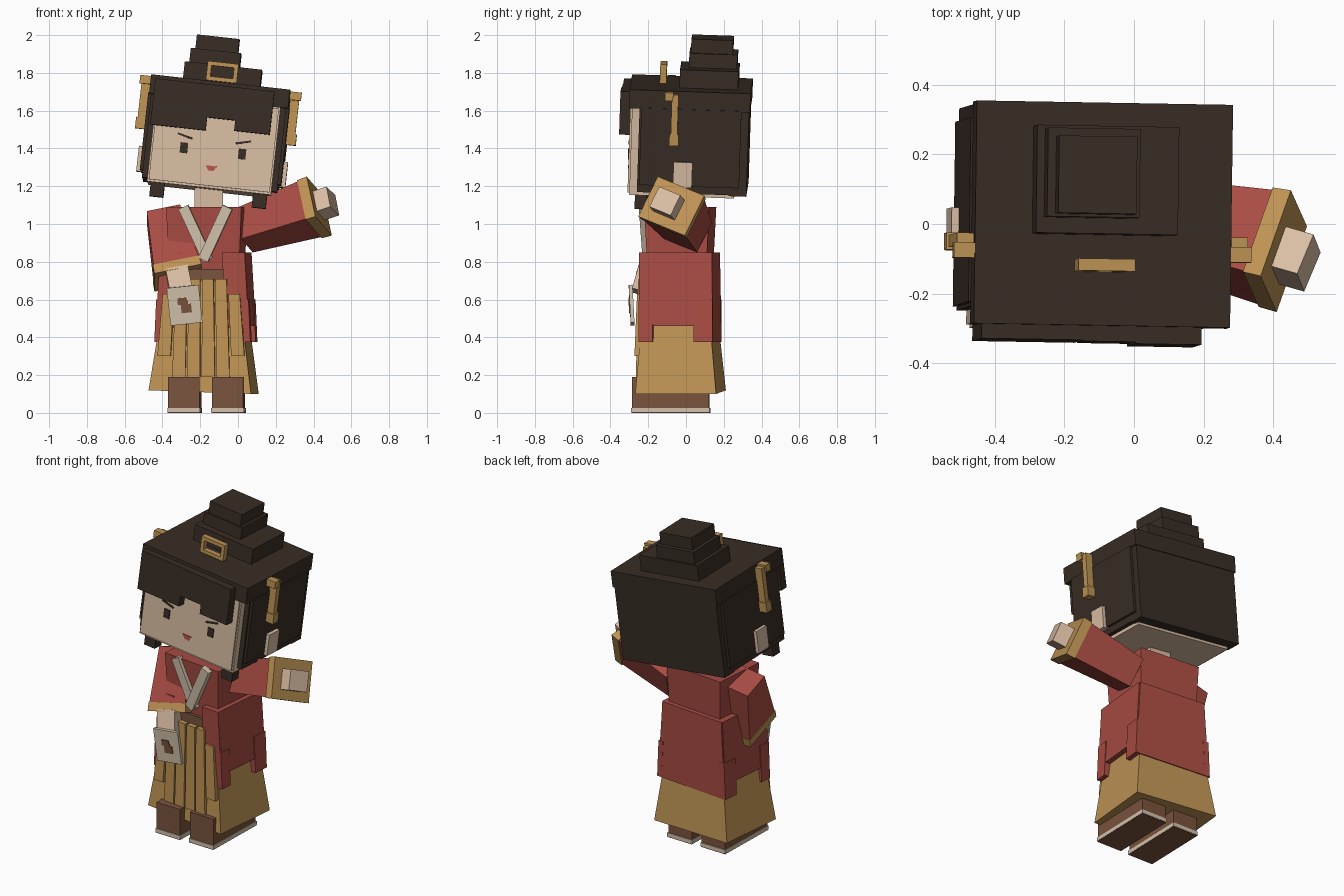
import bpy, bmesh, math
from mathutils import Matrix, Vector, Euler

if "Cube" in bpy.data.objects:
    bpy.data.objects.remove(bpy.data.objects["Cube"])


def material(name, r, g, b):
    m = bpy.data.materials.new(name)
    lin = [((c / 255 + 0.055) / 1.055) ** 2.4 for c in (r, g, b)]
    m.diffuse_color = (*lin, 1)
    m.use_nodes = True
    m.node_tree.nodes["Principled BSDF"].inputs["Base Color"].default_value = m.diffuse_color
    return m


HAIR = material("dark_hair", 56, 45, 37)
SKIN = material("skin", 218, 190, 164)
CREAM = material("cream_cloth", 210, 194, 172)
RED = material("red_cloth", 168, 76, 67)
GOLD = material("gold_cloth", 190, 147, 84)
BROWN = material("brown_leather", 122, 83, 61)
LIPS = material("lips", 185, 84, 74)

WORLD = Matrix.Identity(4)
rad = math.radians
HEAD = Matrix.Translation((-0.15, 0, 1.18)) @ Euler((rad(-2), rad(6.3), rad(-1))).to_matrix().to_4x4()
BODY = Matrix.Translation((-0.17, -0.03, 0)) @ Matrix.Rotation(rad(-5.5), 4, 'Z')
SKIRT = BODY @ Matrix.Translation((-0.012, 0, 0.11)) @ Matrix.Rotation(rad(2), 4, 'Y')


def mesh(name, mat, frame, lower, upper):
    """Six-sided block between two four-cornered sections."""
    bm = bmesh.new()
    v = [bm.verts.new(frame @ Vector(p)) for p in lower + upper]
    bm.faces.new(v[:4])
    bm.faces.new(v[4:])
    for i in range(4):
        j = (i + 1) % 4
        bm.faces.new((v[i], v[j], v[j + 4], v[i + 4]))
    bmesh.ops.recalc_face_normals(bm, faces=bm.faces)
    me = bpy.data.meshes.new(name)
    bm.to_mesh(me)
    bm.free()
    me.materials.append(mat)
    ob = bpy.data.objects.new(name, me)
    bpy.context.collection.objects.link(ob)
    return ob


def section(c, u, v, w, h):
    c = Vector(c)
    return [c + u * (a * w / 2) + v * (b * h / 2)
            for a, b in ((-1, -1), (1, -1), (1, 1), (-1, 1))]


X, Y = Vector((1, 0, 0)), Vector((0, 1, 0))


def taper(name, mat, frame, c0, s0, c1, s1):
    """Block with horizontal ends of different sizes."""
    return mesh(name, mat, frame, section(c0, X, Y, *s0), section(c1, X, Y, *s1))


def box(name, mat, frame, x0, x1, y0, y1, z0, z1):
    cx, cy, s = (x0 + x1) / 2, (y0 + y1) / 2, (abs(x1 - x0), abs(y1 - y0))
    return taper(name, mat, frame, (cx, cy, z0), s, (cx, cy, z1), s)


def limb(name, mat, frame, p0, s0, p1, s1, ref):
    """Block running from p0 to p1 with sections square to its axis."""
    d = (Vector(p1) - Vector(p0)).normalized()
    u = Vector(ref)
    u = (u - d * u.dot(d)).normalized()
    v = d.cross(u)
    return mesh(name, mat, frame, section(p0, u, v, *s0), section(p1, u, v, *s1))


# Head and hair
box("skull", SKIN, HEAD, -.33, .33, -.295, .26, 0, .47)
box("face", SKIN, HEAD, -.322, .322, -.305, -.29, .012, .46)
box("hair_cap", HAIR, HEAD, -.37, .37, -.31, .33, .465, .565)
box("hair_back", HAIR, HEAD, -.36, .36, .23, .325, .015, .47)
for x0, x1, bottom, front in ((-.345, -.05, .30, -.352), (-.05, .10, .37, -.355), (.10, .29, .315, -.36)):
    box("fringe", HAIR, HEAD, x0, x1, front, -.30, bottom, .545)
for s, side in ((-1, "left"), (1, "right")):
    box(side + "_hair_side", HAIR, HEAD, s * .325, s * .36, -.255, .24, .02, .47)
    box(side + "_hair_panel", HAIR, HEAD, s * .35, s * .376, -.245, .285, .06, .47)
    box(side + "_sidelock", HAIR, HEAD, s * .235, s * .31, -.265, -.20, -.075, .05)
    box(side + "_ear", SKIN, HEAD, s * .34, s * .397, -.065, .035, .055, .19)
    box(side + "_pin_bar", GOLD, HEAD, s * .355, s * .43, -.122, -.078, .518, .562)
    box(side + "_pin_shaft", GOLD, HEAD, s * .372, s * .42, -.085, -.05, .28, .55)
    box(side + "_pin_tip", GOLD, HEAD, s * .372, s * .428, -.092, -.043, .28, .34)
    # Eyes and slanted brows
    box(side + "_eye", HAIR, HEAD, s * .155 - .02, s * .155 + .02, -.311, -.304, .17, .225)
    limb(side + "_brow", HAIR, HEAD, (s * .115, -.307, .25), (.007, .012),
         (s * .195, -.307, .27), (.007, .009), (0, 1, 0))
taper("mouth", LIPS, HEAD, (0, -.307, .092), (.028, .007), (0, -.307, .118), (.06, .007))

# Stepped bun and front ornament
for x0, x1, y0, y1, z0, z1 in ((-.205, .205, -.05, .26, .56, .662),
                              (-.182, .085, -.005, .25, .655, .738),
                              (-.158, .068, .003, .225, .73, .812)):
    box("bun_tier", HAIR, HEAD, x0, x1, y0, y1, z0, z1)
for z in (.572, .652):
    box("ornament_rail", GOLD, HEAD, -.082, .082, -.157, -.122, z, z + .022)
for s in (-1, 1):
    box("ornament_post", GOLD, HEAD, s * .06, s * .082, -.157, -.122, .572, .674)

# Torso
box("neck", SKIN, WORLD, -.23, -.08, -.10, .05, 1.04, 1.25)
taper("torso", RED, BODY, (.005, 0, .72), (.37, .31), (.005, 0, 1.09), (.40, .345))
box("belt", BROWN, BODY, -.19, .195, -.175, .165, .695, .762)
for s, depth in ((-1, -.168), (1, -.18)):
    limb("collar_band", CREAM, BODY, (.015 - s * .012, depth, .81), (.056, .035),
         (.015 + s * .118, depth - .008, 1.09), (.056, .035), (1, 0, 0))

# Pleated skirt
taper("skirt", GOLD, SKIRT, (0, 0, 0), (.545, .43), (-.012, -.005, .62), (.37, .32))
for i in range(6):
    top, low, x = (.63, .30) if i in (0, 5) else (.71, .19), 0, -.18 + .07 * i
    zt, zb = top
    taper("skirt_pleat", GOLD, BODY, (x * 1.12, -.205, zb), (.070, .035),
          (x, -.196, zt), (.060, .03))

# Jacket tails
taper("tail_back", RED, BODY, (0, .178, .375), (.50, .035), (0, .172, .85), (.44, .035))
for s in (-1, 1):
    taper("tail_side", RED, BODY, (s * .228, 0, .46), (.04, .37), (s * .205, 0, .85), (.04, .37))
    taper("tail_front", RED, BODY, (s * .185, -.18, .45), (.125, .035), (s * .165, -.18, .85), (.12, .035))
    for y, d in ((-.16, .075), (.145, .10)):
        taper("tail_tab", RED, BODY, (s * .238, y, .375), (.035, d), (s * .228, y, .60), (.035, d))

# Lowered arm holding a card
a, b = Vector((-.395, .0, 1.055)), Vector((-.318, -.125, .715))
sleeve_end = a.lerp(b, .86)
limb("left_sleeve", RED, WORLD, a, (.18, .18), sleeve_end, (.243, .265), X)
limb("left_cuff", GOLD, WORLD, sleeve_end, (.25, .272), b, (.254, .28), X)
limb("left_hand", SKIN, WORLD, (-.325, -.20, .76), (.12, .11), (-.30, -.235, .635), (.12, .11), X)
CARD = Matrix.Translation((-.283, -.288, .57)) @ Euler((rad(3), rad(-6), 0)).to_matrix().to_4x4()
box("card", CREAM, CARD, -.085, .085, -.01, .01, -.10, .10)
for x0, x1, z0, z1 in ((-.035, .015, .005, .04), (-.02, .035, -.04, .005), (.0, .02, .0, .02)):
    box("card_patch", BROWN, CARD, x0, x1, -.015, -.009, z0, z1)

# Raised arm
tilt = (0, math.cos(rad(26)), -math.sin(rad(26)))
a, b = Vector((.03, .01, .965)), Vector((.43, -.078, 1.095))
sleeve_end = a.lerp(b, .87)
limb("right_sleeve", RED, WORLD, a, (.20, .18), sleeve_end, (.265, .225), tilt)
limb("right_cuff", GOLD, WORLD, sleeve_end, (.275, .235), b, (.28, .24), tilt)
limb("right_hand", SKIN, WORLD, (.39, -.08, 1.085), (.13, .12), (.502, -.112, 1.122), (.13, .12), tilt)

# Shoes with pale welts and brown undersides
for x in (-.282, -.05):
    FOOT = Matrix.Translation((x, -.08, 0)) @ Matrix.Rotation(rad(-1.5), 4, 'Z')
    box("shoe", BROWN, FOOT, -.083, .083, -.203, .203, .02, .19)
    box("sole", CREAM, FOOT, -.087, .087, -.208, .208, .004, .027)
    box("sole_underside", BROWN, FOOT, -.086, .086, -.207, .207, 0, .004)
